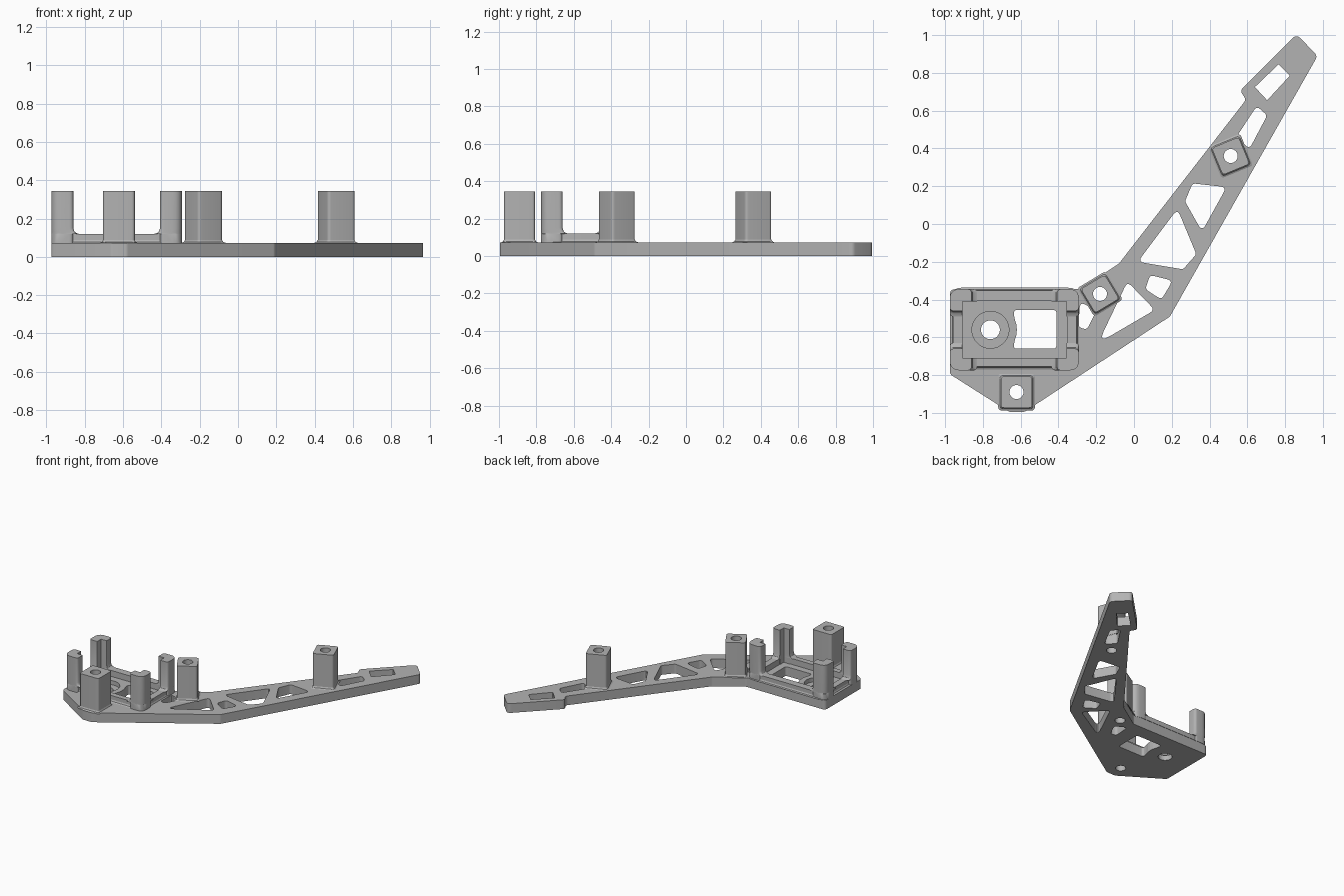
import bpy, bmesh
from math import cos, sin, pi, radians
from mathutils import Vector

if "Cube" in bpy.data.objects:
    bpy.data.objects.remove(bpy.data.objects["Cube"])

grey = bpy.data.materials.new("plain grey")
grey.use_nodes = True
grey.diffuse_color = (0.45, 0.45, 0.45, 1)
grey.node_tree.nodes["Principled BSDF"].inputs["Base Color"].default_value = grey.diffuse_color

PLATE, RIDGE, TOP = 0.073, 0.12, 0.345


def rounded(points, radius, steps=5):
    """Polygon with each corner replaced by a soft arc."""
    pts = [Vector(p) for p in points]
    out = []
    for i, p in enumerate(pts):
        a, b = pts[i - 1] - p, pts[(i + 1) % len(pts)] - p
        d = radius / max(0.05, abs((a.angle(b) / 2 and sin(a.angle(b) / 2) / cos(a.angle(b) / 2)) or 1)) \
            if a.angle(b) < 3.1 else 0.001
        d = min(d, 0.45 * a.length, 0.45 * b.length)
        s, e = p + a.normalized() * d, p + b.normalized() * d
        for k in range(steps + 1):
            t = k / steps
            out.append(s * (1 - t) ** 2 + p * 2 * t * (1 - t) + e * t * t)
    return out


def rect(x0, x1, y0, y1):
    return [(x0, y0), (x1, y0), (x1, y1), (x0, y1)]


def circle(x, y, r, n=32):
    return [Vector((x + r * cos(2 * pi * k / n), y + r * sin(2 * pi * k / n))) for k in range(n)]


def turned_square(x, y, half, angle):
    c, s = cos(radians(angle)), sin(radians(angle))
    return [(x + c * u - s * v, y + s * u + c * v) for u, v in rect(-half, half, -half, half)]


def add_object(name, mesh):
    mesh.materials.clear()
    mesh.materials.append(grey)
    obj = bpy.data.objects.new(name, mesh)
    bpy.context.collection.objects.link(obj)
    return obj


def slab(name, loops, z0, z1):
    """Extruded outline; loops after the first are holes."""
    curve = bpy.data.curves.new(name, 'CURVE')
    curve.dimensions, curve.fill_mode = '2D', 'BOTH'
    curve.extrude = (z1 - z0) / 2
    for loop in loops:
        spline = curve.splines.new('POLY')
        spline.points.add(len(loop) - 1)
        for point, co in zip(spline.points, loop):
            point.co = (co[0], co[1], 0, 1)
        spline.use_cyclic_u = True
    temp = bpy.data.objects.new("temp", curve)
    bpy.context.collection.objects.link(temp)
    bpy.context.view_layer.update()
    mesh = bpy.data.meshes.new_from_object(temp.evaluated_get(bpy.context.evaluated_depsgraph_get()))
    bpy.data.objects.remove(temp)
    bm = bmesh.new()
    bm.from_mesh(mesh)
    bmesh.ops.remove_doubles(bm, verts=bm.verts, dist=0.0002)
    bmesh.ops.translate(bm, verts=bm.verts, vec=(0, 0, (z0 + z1) / 2))
    bmesh.ops.recalc_face_normals(bm, faces=bm.faces)
    bm.to_mesh(mesh)
    bm.free()
    return add_object(name, mesh)


def loft(name, rings, cap=True):
    """Skin between matching loops, given as (height, loop)."""
    bm = bmesh.new()
    rows = [[bm.verts.new((p[0], p[1], z)) for p in loop] for z, loop in rings]
    n = len(rows[0])
    for low, high in zip(rows, rows[1:]):
        for i in range(n):
            j = (i + 1) % n
            bm.faces.new((low[i], low[j], high[j], high[i]))
    if cap:
        bm.faces.new(rows[0])
        bm.faces.new(rows[-1])
        bmesh.ops.recalc_face_normals(bm, faces=bm.faces)
    mesh = bpy.data.meshes.new(name)
    bm.to_mesh(mesh)
    bm.free()
    return add_object(name, mesh)


# Square screw posts: name, x, y, half width, turn
posts = [("front_post", -0.622, -0.89, 0.083, 0),
         ("middle_post", -0.18, -0.37, 0.074, 31),
         ("arm_post", 0.512, 0.36, 0.077, 22.5)]

# Base plate and arm with truss windows
outline = rounded([(-0.975, -0.345), (-0.975, -0.795), (-0.66, -0.995), (-0.58, -0.995),
                   (0.19, -0.49), (0.972, 0.89), (0.86, 1.005), (0.56, 0.705),
                   (0.595, 0.66), (-0.08, -0.21), (-0.285, -0.345)], 0.03)
windows = [
    [(0.64, 0.725), (0.765, 0.845), (0.825, 0.785), (0.705, 0.655)],
    [(0.545, 0.465), (0.65, 0.625), (0.705, 0.575), (0.61, 0.395)],
    [(0.31, 0.215), (0.49, 0.195), (0.36, -0.04), (0.27, 0.12)],
    [(0.23, 0.08), (0.33, -0.16), (0.26, -0.24), (0.02, -0.20)],
    [(0.085, -0.27), (0.205, -0.30), (0.145, -0.40), (0.06, -0.345)],
    [(-0.03, -0.345), (0.11, -0.455), (-0.19, -0.63)],
    [(-0.285, -0.41), (-0.20, -0.46), (-0.25, -0.56), (-0.295, -0.545)],
]
windows[5][0] = (-0.035, -0.305)
loops = [outline] + [rounded(w, 0.003 if i == 0 else 0.022) for i, w in enumerate(windows)]

# Tray window, bowed on the side next to the round hole
bow = [(-0.76 + 0.14 * cos(a), -0.56 + 0.14 * sin(a)) for a in (-0.4, -0.2, 0, 0.2, 0.4)]
loops.append(rounded([(-0.64, -0.455), (-0.41, -0.455), (-0.41, -0.66), (-0.64, -0.66)] + bow, 0.02))
loops.append(circle(-0.76, -0.56, 0.05))
loops += [circle(x, y, 0.037) for _, x, y, _, _ in posts]
plate = slab("base_plate", loops, 0, PLATE)

# Counterbore around the round hole
cutter = slab("counterbore_cutter", [circle(-0.76, -0.56, 0.098)], 0.04, 0.11)
cutter.hide_render = True
cut = plate.modifiers.new("counterbore", 'BOOLEAN')
cut.object, cut.operation, cut.solver = cutter, 'DIFFERENCE', 'EXACT'
bpy.context.view_layer.update()
cut_mesh = bpy.data.meshes.new_from_object(plate.evaluated_get(bpy.context.evaluated_depsgraph_get()))
plate.modifiers.clear()
plate.data = cut_mesh
bpy.data.objects.remove(cutter)

# Posts with a small flared foot
for name, x, y, half, turn in posts:
    slab(name, [rounded(turned_square(x, y, half, turn), 0.018), circle(x, y, 0.037)], PLATE, TOP)
    loft(name + "_foot", [(PLATE + h, rounded(turned_square(x, y, half + f, turn), 0.018))
                          for h, f in ((0, 0.014), (0.005, 0.005), (0.016, 0))], cap=False)

# Tray rim with a flared foot
X0, X1, Y0, Y1 = -0.975, -0.292, -0.775, -0.345
slab("tray_rim", [rounded(rect(X0 + 0.018, X1 - 0.012, Y0 + 0.02, Y1 - 0.006), 0.06),
                  rect(-0.908, -0.355, -0.713, -0.408)], PLATE, RIDGE)
loft("tray_rim_foot", [(PLATE + h, rounded(rect(X0 + 0.018 - f, X1 - 0.012 + f, Y0 + 0.02 - f, Y1 - 0.006 + f), 0.06))
                       for h, f in ((0, 0.014), (0.005, 0.005), (0.016, 0))], cap=False)


# L-shaped corner posts that curve out into the rim
def corner_loop(cx, cy, sx, sy, extra):
    leg, thick = 0.115 + extra, 0.066
    shape = [(0, 0), (leg, 0), (leg, thick), (thick, thick), (thick, leg), (0, leg)]
    radii = (0.055, 0.022, 0.004, 0.002, 0.004, 0.022)
    pts = [(cx + sx * u, cy + sy * v) for u, v in shape]
    loop = []
    for i, r in enumerate(radii):
        loop += rounded(pts, r)[i * 6:(i + 1) * 6]
    return loop


for side, cx, sx in (("right", X0, 1), ("left", X1, -1)):
    for end, cy, sy in (("front", Y0, 1), ("back", Y1, -1)):
        heights = ((PLATE, 0), (RIDGE - 0.001, 0), (RIDGE, 0.03), (RIDGE + 0.004, 0.016),
                   (RIDGE + 0.012, 0.006), (RIDGE + 0.03, 0), (TOP, 0))
        loft(f"{end}_{side}_corner_post",
             [(z, corner_loop(cx, cy, sx, sy, e)) for z, e in heights])

# Smooth the rounded corners, keep the edges sharp
bpy.ops.object.select_all(action='DESELECT')
for obj in bpy.context.scene.objects:
    if obj.type == 'MESH':
        obj.select_set(True)
        bpy.context.view_layer.objects.active = obj
bpy.ops.object.shade_smooth_by_angle(angle=radians(30))
